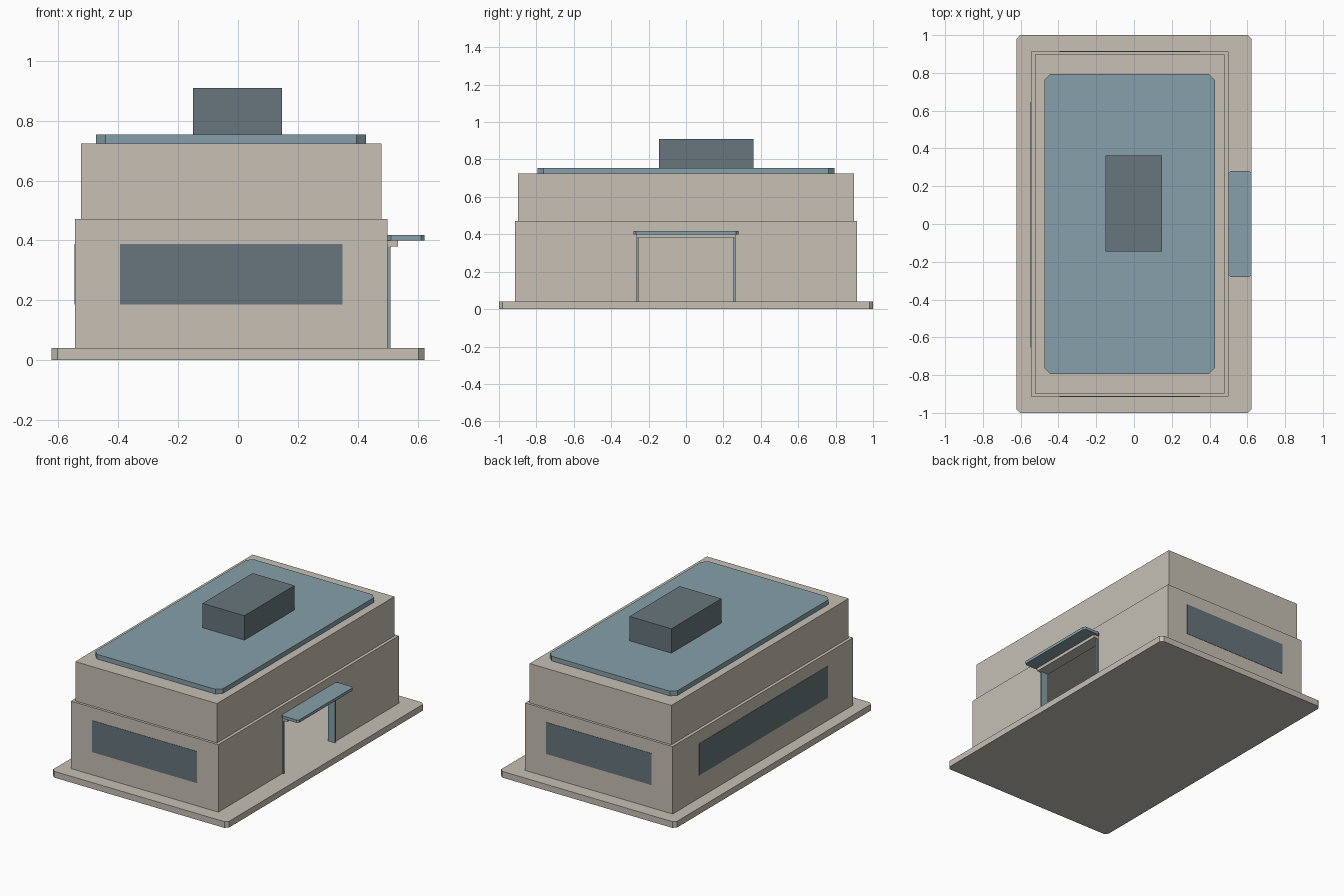
import bpy
import bmesh

cube = bpy.data.objects.get("Cube")
if cube:
    bpy.data.objects.remove(cube, do_unlink=True)


def make_material(name, rgb):
    mat = bpy.data.materials.new(name)
    mat.use_nodes = True
    mat.diffuse_color = (*rgb, 1)
    mat.node_tree.nodes["Principled BSDF"].inputs["Base Color"].default_value = (*rgb, 1)
    return mat


stone = make_material("warm stone", (0.57, 0.53, 0.46))
blue = make_material("blue trim", (0.24, 0.35, 0.40))
slate = make_material("dark slate", (0.135, 0.18, 0.20))


def box(name, xs, ys, zs, mat, chamfer=0):
    """Box between the given limits, with optional cut vertical corners."""
    bm = bmesh.new()
    bmesh.ops.create_cube(bm, size=1)
    for v in bm.verts:
        for axis, (low, high) in enumerate((xs, ys, zs)):
            v.co[axis] = high if v.co[axis] > 0 else low
    if chamfer:
        upright = [e for e in bm.edges if abs(e.verts[0].co.z - e.verts[1].co.z) > 0.001]
        bmesh.ops.bevel(bm, geom=upright, offset=chamfer, segments=1, affect='EDGES')
    mesh = bpy.data.meshes.new(name)
    bm.to_mesh(mesh)
    bm.free()
    mesh.materials.append(mat)
    obj = bpy.data.objects.new(name, mesh)
    bpy.context.collection.objects.link(obj)
    return obj


def cut(target, cutter):
    """Subtract the cutter from the target and discard it."""
    cutter.hide_render = True
    mod = target.modifiers.new("cut", 'BOOLEAN')
    mod.operation = 'DIFFERENCE'
    mod.solver = 'EXACT'
    mod.object = cutter
    bpy.context.view_layer.objects.active = target
    bpy.ops.object.modifier_apply(modifier=mod.name)
    bpy.data.objects.remove(cutter, do_unlink=True)


# Base and the two storeys
left, right, depth = -0.545, 0.5, 0.913
base_top, step = 0.04, 0.472
box("base", (-0.623, 0.623), (-1, 1), (0, base_top), stone, 0.02)
walls = box("lower_storey", (left, right), (-depth, depth), (base_top, step), stone)
box("upper_storey", (-0.525, 0.48), (-0.897, 0.897), (step, 0.724), stone)

# Hollow room and doorway
cut(walls, box("room_cutter", (left + 0.04, right - 0.04), (-depth + 0.04, depth - 0.04),
               (base_top - 0.02, step - 0.03), stone))
cut(walls, box("door_cutter", (0.4, 0.6), (-0.265, 0.265), (base_top - 0.02, 0.4), stone))

# Roof slab and roof block
box("roof_slab", (-0.475, 0.428), (-0.795, 0.795), (0.724, 0.754), blue, 0.032)
box("roof_block", (-0.15, 0.147), (-0.145, 0.362), (0.754, 0.91), slate)

# Entrance: jambs, lintel and canopy
for side, name in ((-1, "front_jamb"), (1, "back_jamb")):
    box(name, (0.46, 0.509), sorted((side * 0.254, side * 0.265)), (base_top, 0.38), blue)
box("lintel", (0.46, 0.535), (-0.265, 0.265), (0.38, 0.4), stone)
box("canopy", (right, 0.623), (-0.28, 0.28), (0.4, 0.418), blue, 0.012)

# Window bands
band = (0.186, 0.389)
thin = 0.002
for side, name in ((-1, "front_window"), (1, "back_window")):
    box(name, (-0.395, 0.35), sorted((side * depth, side * (depth + thin))), band, slate)
box("right_window", (left - thin, left), (-0.655, 0.645), band, slate)
